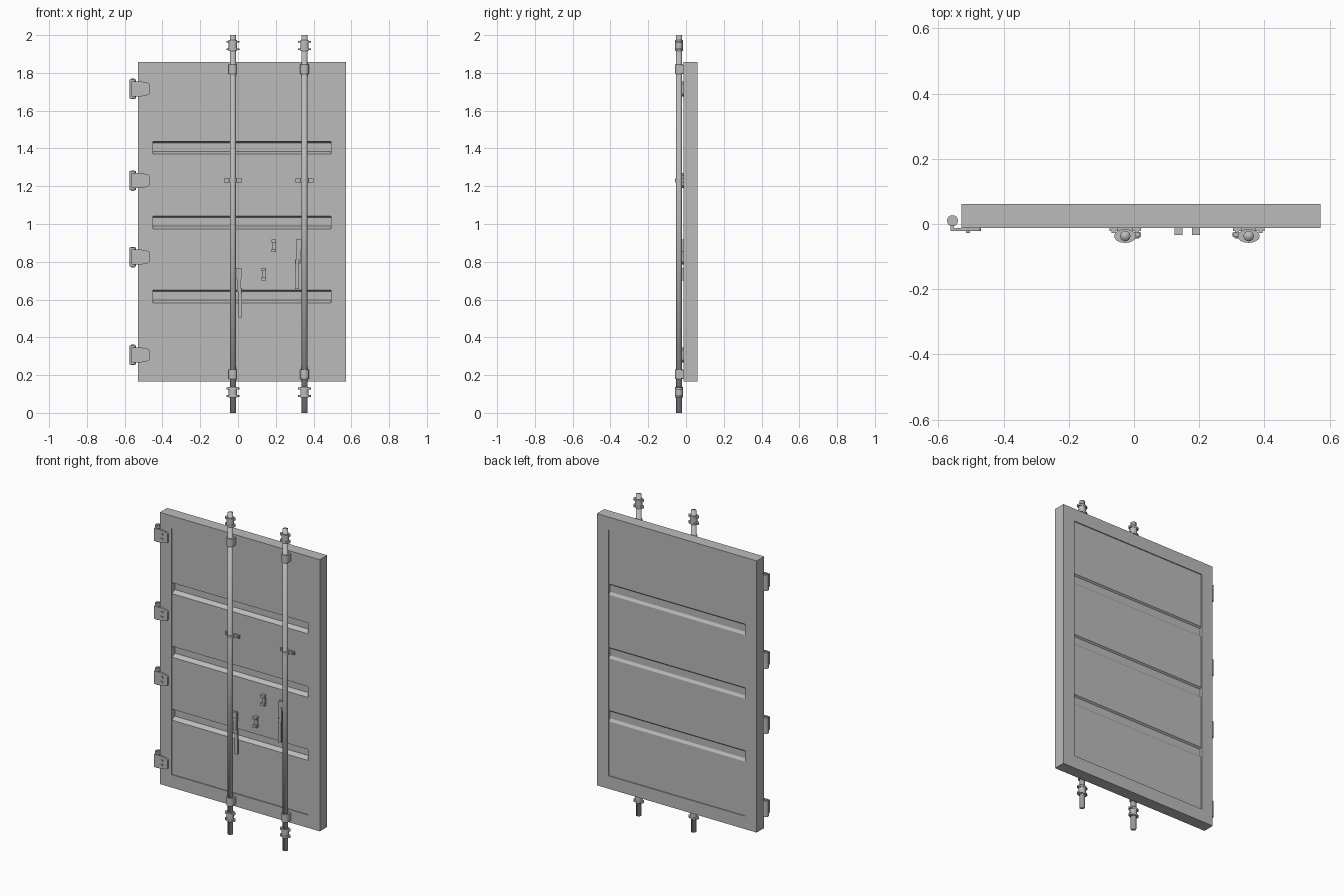
import bpy, bmesh, math
from mathutils import Matrix

cube = bpy.data.objects.get("Cube")
if cube:
    bpy.data.objects.remove(cube, do_unlink=True)

steel = bpy.data.materials.new("grey_steel")
steel.use_nodes = True
GREY = (0.5, 0.5, 0.5, 1)
steel.diffuse_color = GREY
steel.node_tree.nodes["Principled BSDF"].inputs["Base Color"].default_value = GREY


def finish(name, bm):
    bmesh.ops.recalc_face_normals(bm, faces=bm.faces[:])
    mesh = bpy.data.meshes.new(name)
    bm.to_mesh(mesh)
    bm.free()
    mesh.materials.append(steel)
    obj = bpy.data.objects.new(name, mesh)
    bpy.context.collection.objects.link(obj)
    return obj


def box(name, x, y, z):
    """Box from (low, high) ranges."""
    bm = bmesh.new()
    bmesh.ops.create_cube(bm, size=1)
    for v in bm.verts:
        for i, (a, b) in enumerate((x, y, z)):
            v.co[i] = (a + b) / 2 + v.co[i] * (b - a)
    return finish(name, bm)


def rod(name, x, y, z, rx, ry=None, sides=16, soft_ends=False):
    """Upright cylinder, optionally oval; z is a (low, high) range."""
    bm = bmesh.new()
    mat = Matrix.Translation((x, y, sum(z) / 2)) @ Matrix.Diagonal((rx, ry or rx, 1, 1))
    bmesh.ops.create_cone(bm, cap_ends=True, segments=sides, radius1=1, radius2=1,
                          depth=z[1] - z[0], matrix=mat)
    for f in bm.faces:
        f.smooth = soft_ends or len(f.verts) == 4
    return finish(name, bm)


def prism(name, points, place, a, b):
    """Extrude a 2D outline from a to b; place maps (u, v, depth) to xyz."""
    bm = bmesh.new()
    ends = [[bm.verts.new(place(u, v, d)) for u, v in points] for d in (a, b)]
    for ring in ends:
        bm.faces.new(ring)
    n = len(points)
    for i in range(n):
        j = (i + 1) % n
        bm.faces.new((ends[0][i], ends[0][j], ends[1][j], ends[1][i]))
    return finish(name, bm)


# Door frame: one hollow rectangular ring
FRONT, BACK = -0.012, 0.061
LEFT, RIGHT, LOW, HIGH, RIM = -0.53, 0.572, 0.165, 1.857, 0.08


def rect(bm, y, inset):
    x0, x1, z0, z1 = LEFT + inset, RIGHT - inset, LOW + inset, HIGH - inset
    return [bm.verts.new((x, y, z)) for x, z in ((x0, z0), (x1, z0), (x1, z1), (x0, z1))]


bm = bmesh.new()
loops = [rect(bm, FRONT, 0), rect(bm, FRONT, RIM), rect(bm, BACK, RIM), rect(bm, BACK, 0)]
for k in range(4):
    p, q = loops[k], loops[(k + 1) % 4]
    for i in range(4):
        j = (i + 1) % 4
        bm.faces.new((p[i], p[j], q[j], q[i]))
finish("door_frame", bm)

# Recessed panel with three horizontal grooves on each side
GROOVE_TOPS = (1.438, 1.042, 0.65)


def grooved_side(y, depth):
    pts = [(y, HIGH - RIM)]
    for t in GROOVE_TOPS:
        b = t - 0.068
        pts += [(y, t), (y + depth, t - 0.008), (y + depth, b + 0.015), (y, b)]
    return pts + [(y, LOW + RIM)]


outline = grooved_side(FRONT + 0.006, 0.027) + grooved_side(BACK - 0.006, -0.01)[::-1]
prism("door_panel", outline, lambda u, v, d: (d, u, v), LEFT + RIM, RIGHT - RIM)

# Hinges
for i, z in enumerate((1.715, 1.23, 0.825, 0.307)):
    tag = f"_{i + 1}"
    rod("hinge_barrel" + tag, -0.557, 0.01, (z - 0.05, z + 0.05), 0.017)
    rod("hinge_pin" + tag, -0.557, 0.01, (z - 0.054, z + 0.054), 0.009)
    blade = [(-0.563, -0.04), (-0.515, -0.04), (-0.475, -0.032), (-0.469, -0.026),
             (-0.469, 0.026), (-0.475, 0.032), (-0.515, 0.04), (-0.563, 0.04)]
    prism("hinge_blade" + tag, blade, lambda u, v, d, z=z: (u, d, z + v), -0.022, FRONT)
    box("hinge_web" + tag, (-0.563, -0.553), (-0.02, 0.005), (z - 0.04, z + 0.04))
    for dz in (-0.015, 0.015):
        box("hinge_bolt" + tag, (-0.515, -0.503), (-0.027, -0.02), (z + dz - 0.005, z + dz + 0.005))

# Locking rods with cams, guides, clips and handles
ROD_Y = -0.037
for side, x, s, lift in (("right", -0.027, 1, 0), ("left", 0.352, -1, 0.152)):
    rod(side + "_lock_rod", x, ROD_Y, (0, 2), 0.016, soft_ends=True)

    for end, cam_z, guide_z in (("top", 1.945, 1.82), ("bottom", 0.11, 0.205)):
        tag = f"{side}_{end}_"
        rod(tag + "cam_core", x, ROD_Y, (cam_z - 0.028, cam_z + 0.028), 0.022, 0.02)
        for dz in (-0.02, 0.02):
            rod(tag + "cam_flange", x, ROD_Y, (cam_z + dz - 0.005, cam_z + dz + 0.005), 0.034, 0.021)
        rod(tag + "guide_sleeve", x, ROD_Y, (guide_z - 0.025, guide_z + 0.025), 0.023, 0.021)
        box(tag + "guide_base", (x - 0.023, x + 0.023), (ROD_Y, FRONT), (guide_z - 0.022, guide_z + 0.022))

    # Middle clip
    box(side + "_clip_plate", (x - 0.048, x + 0.048), (-0.021, FRONT), (1.22, 1.24))
    rod(side + "_clip_loop", x, ROD_Y, (1.22, 1.24), 0.02)
    for dx in (-0.036, 0.036):
        box(side + "_clip_bolt", (x + dx - 0.006, x + dx + 0.006), (-0.027, -0.02), (1.224, 1.236))

    # Handle hub and lever
    def span(a, b):
        return tuple(sorted((x + s * a, x + s * b)))

    box(side + "_handle_hub", span(0.012, 0.046), (-0.04, -0.026), (0.71 + lift, 0.766 + lift))
    box(side + "_handle_arm", span(0.022, 0.042), (-0.042, -0.028), (0.64 + lift, 0.73 + lift))
    box(side + "_handle_lever", span(0.03, 0.049), (-0.038, -0.026), (0.505 + lift, 0.66 + lift))
    rod(side + "_handle_pivot", x + s * 0.037, -0.034, (0.635 + lift, 0.66 + lift), 0.011)

# Handle catches on the door face
for name, x, z in (("lower_catch", 0.137, 0.735), ("upper_catch", 0.19, 0.885)):
    box(name + "_plate", (x - 0.01, x + 0.01), (-0.02, FRONT), (z - 0.03, z + 0.03))
    for dz in (-0.025, 0.025):
        box(name + "_lug", (x - 0.012, x + 0.012), (-0.034, FRONT), (z + dz - 0.008, z + dz + 0.008))
